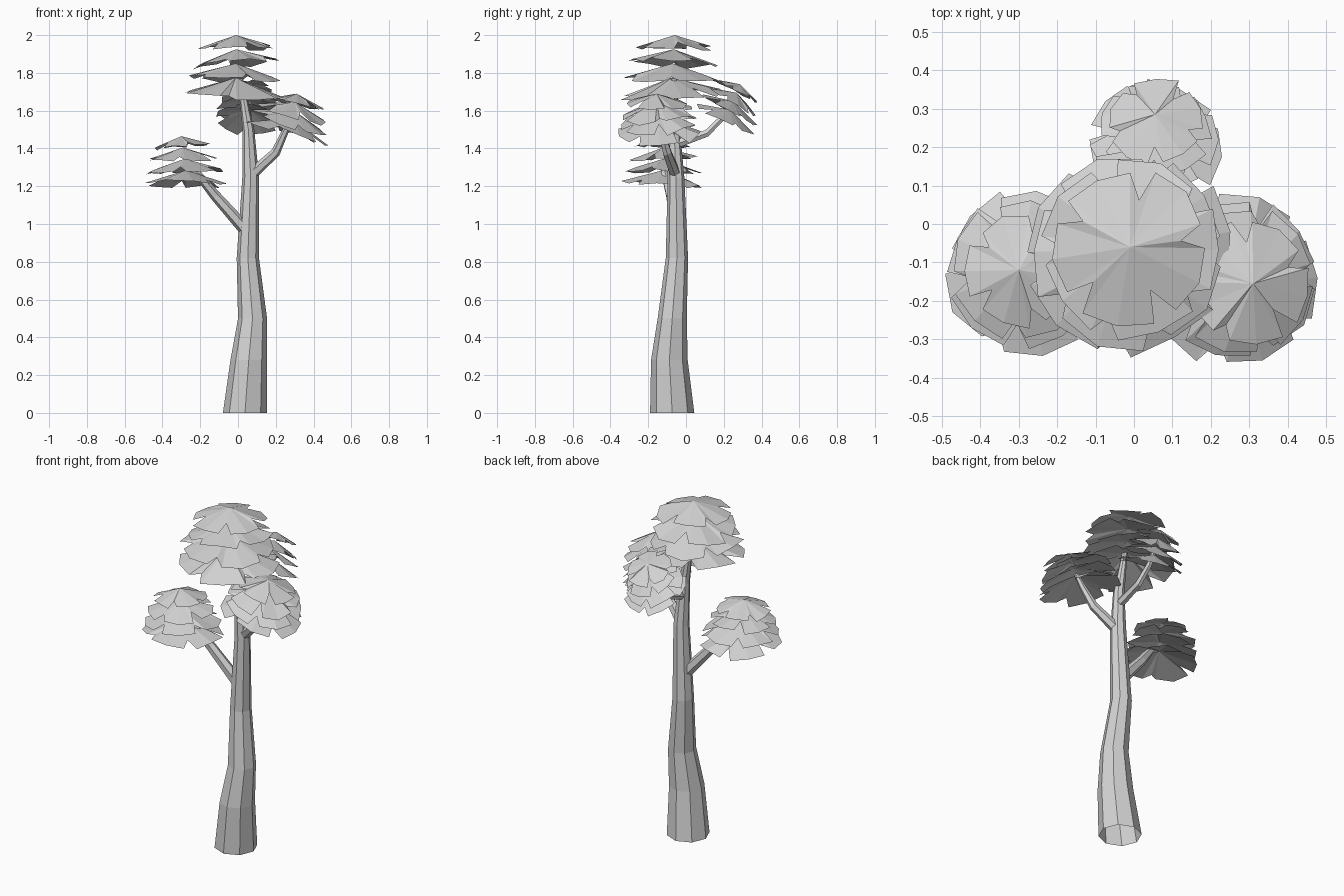
import bpy, bmesh, random
from math import cos, sin, tau
from mathutils import Vector

random.seed(11)
if "Cube" in bpy.data.objects:
    bpy.data.objects.remove(bpy.data.objects["Cube"])

grey = bpy.data.materials.new("pale grey")
grey.use_nodes = True
COLOUR = (0.65, 0.65, 0.65, 1)
grey.diffuse_color = COLOUR
grey.node_tree.nodes["Principled BSDF"].inputs["Base Color"].default_value = COLOUR


def finish(bm, name):
    mesh = bpy.data.meshes.new(name)
    bm.to_mesh(mesh)
    bm.free()
    mesh.materials.append(grey)
    obj = bpy.data.objects.new(name, mesh)
    bpy.context.scene.collection.objects.link(obj)
    return obj


def limb(name, path, sides, level=False):
    """Tapered faceted tube through (x, y, z, radius) points, open at the foot."""
    bm = bmesh.new()
    pts = [Vector(p[:3]) for p in path]
    rings = []
    for i, p in enumerate(pts):
        along = Vector((0, 0, 1)) if level else pts[min(i + 1, len(pts) - 1)] - pts[max(i - 1, 0)]
        turn = Vector((0, 0, 1)).rotation_difference(along.normalized())
        rings.append([bm.verts.new(p + turn @ Vector((cos(tau * k / sides), sin(tau * k / sides), 0)) * path[i][3])
                      for k in range(sides)])
    for low, high in zip(rings, rings[1:]):
        for k in range(sides):
            j = (k + 1) % sides
            bm.faces.new((low[k], low[j], high[j], high[k]))
    bm.faces.new(rings[-1])
    return finish(bm, name)


def crown(name, top, base, radii, drop, tilt):
    """Stacked shallow umbrellas, each a slightly tipped fan of leaf pads split by notches."""
    bm = bmesh.new()
    top, base = Vector(top), Vector(base)
    pads = 5
    for n, radius in enumerate(radii):
        step = n / (len(radii) - 1)
        apex = top.lerp(base, step)
        lean = Vector((random.uniform(-0.08, 0.08), random.uniform(-0.08, 0.08), 0))
        turn = Vector((0, 0, 1)).rotation_difference((Vector(tilt).normalized() + lean).normalized())
        start = random.uniform(0, tau)
        layer_drop = drop * (0.75 + 0.3 * step)
        rim = []
        for k in range(pads):
            notch = random.uniform(0.55, 0.8)
            for offset, length in ((-0.37, random.uniform(0.95, 1.06)), (0, random.uniform(0.97, 1.04)),
                                   (0.37, random.uniform(0.95, 1.06)), (0.48, notch)):
                a = start + tau * (k + offset) / pads
                r = radius * length
                fall = layer_drop * length * random.uniform(0.8, 1.1)
                rim.append(bm.verts.new(apex + turn @ Vector((cos(a) * r, sin(a) * r, -fall))))
        centre = bm.verts.new(apex)
        for a, b in zip(rim, rim[1:] + rim[:1]):
            bm.faces.new((centre, a, b))
    return finish(bm, name)


# Trunk
limb("trunk", [(0.037, -0.073, 0, 0.117), (0.057, -0.088, 0.28, 0.097), (0.077, -0.073, 0.5, 0.077),
               (0.052, -0.048, 0.82, 0.059), (0.067, -0.053, 1.25, 0.044), (0.055, -0.063, 1.5, 0.031),
               (0.012, -0.063, 1.77, 0.015)], 8, level=True)

# Branches
limb("right_branch", [(0.04, -0.055, 0.97, 0.035), (-0.12, -0.08, 1.15, 0.028),
                      (-0.21, -0.11, 1.26, 0.021), (-0.29, -0.12, 1.31, 0.012)], 6)
limb("left_branch", [(0.07, -0.055, 1.26, 0.031), (0.2, -0.1, 1.38, 0.025),
                     (0.25, -0.13, 1.49, 0.018), (0.28, -0.15, 1.57, 0.012)], 6)
limb("back_branch", [(0.06, -0.06, 1.42, 0.026), (0.06, 0.11, 1.48, 0.021),
                     (0.055, 0.19, 1.56, 0.017), (0.055, 0.23, 1.62, 0.012)], 6)

# Foliage
crown("top_foliage", (-0.01, -0.06, 2.0), (-0.012, -0.075, 1.775),
      (0.2, 0.23, 0.25, 0.265), 0.095, (0, 0, 1))
crown("right_foliage", (-0.3, -0.12, 1.465), (-0.275, -0.12, 1.285),
      (0.145, 0.18, 0.2, 0.215), 0.075, (-0.06, 0, 1))
crown("left_foliage", (0.31, -0.155, 1.69), (0.285, -0.148, 1.56),
      (0.16, 0.19, 0.21, 0.222), 0.08, (0.24, -0.03, 1))
crown("back_foliage", (0.055, 0.285, 1.74), (0.055, 0.235, 1.605),
      (0.125, 0.145, 0.165, 0.175), 0.06, (0, 0.47, 0.88))
